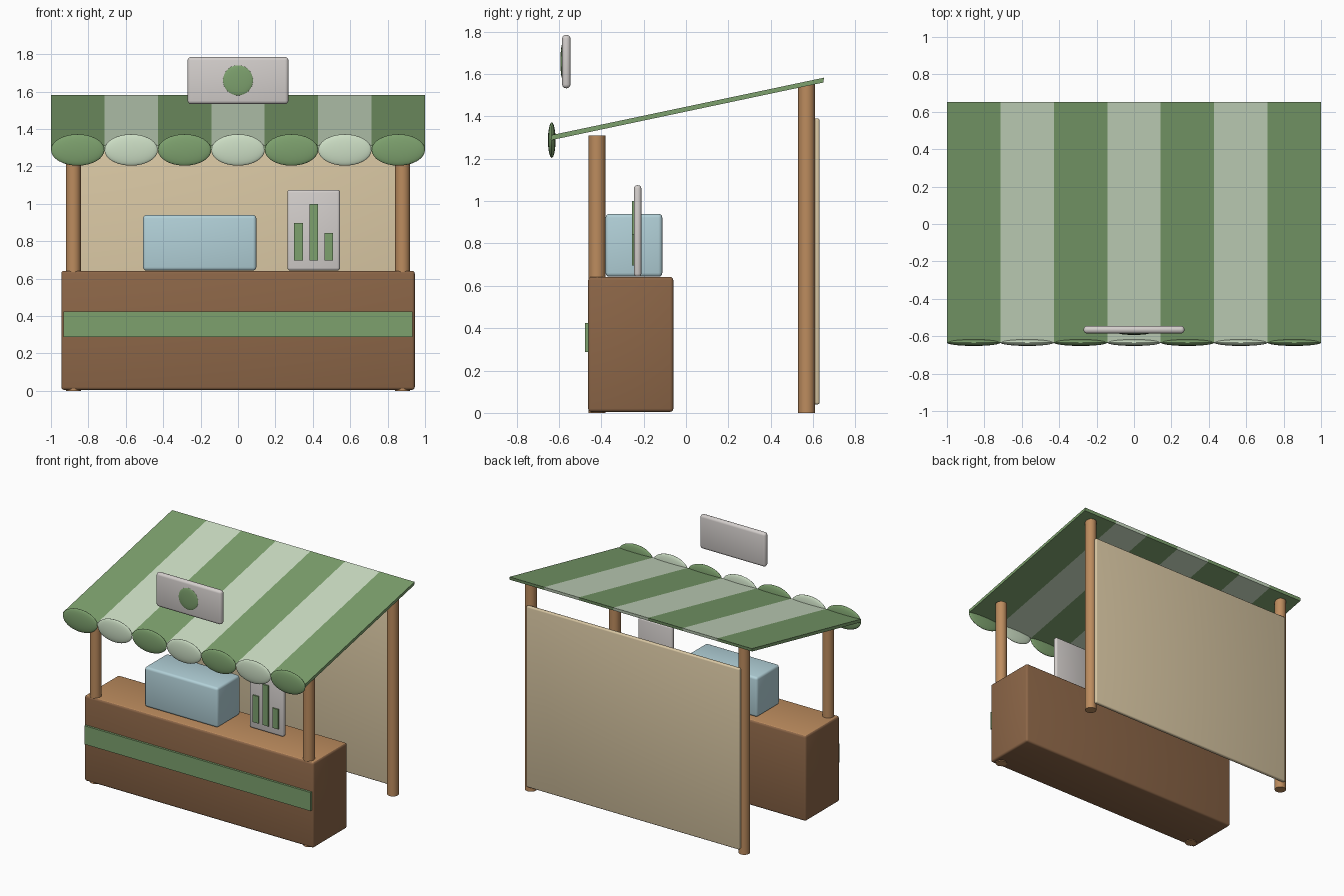
import bpy, bmesh, math
from mathutils import Matrix

if "Cube" in bpy.data.objects:
    bpy.data.objects.remove(bpy.data.objects["Cube"])


def material(name, rgb):
    m = bpy.data.materials.new(name)
    lin = [c / 12.92 if c <= 0.04045 else ((c + 0.055) / 1.055) ** 2.4 for c in rgb]
    m.diffuse_color = (*lin, 1)
    m.use_nodes = True
    m.node_tree.nodes["Principled BSDF"].inputs["Base Color"].default_value = m.diffuse_color
    return m


GREEN = material("awning green", (0.49, 0.63, 0.43))
PALE = material("pale green", (0.80, 0.87, 0.77))
WOOD = material("light wood", (0.74, 0.55, 0.37))
BROWN = material("dark wood", (0.55, 0.40, 0.28))
CREAM = material("cream panel", (0.85, 0.78, 0.64))
BLUE = material("pale blue", (0.70, 0.82, 0.85))
GREY = material("board grey", (0.83, 0.81, 0.80))


def finish(name, bm, mats, smooth=True):
    bmesh.ops.recalc_face_normals(bm, faces=bm.faces)
    me = bpy.data.meshes.new(name)
    bm.to_mesh(me)
    bm.free()
    ob = bpy.data.objects.new(name, me)
    bpy.context.collection.objects.link(ob)
    for m in mats:
        me.materials.append(m)
    if smooth:
        bpy.ops.object.select_all(action='DESELECT')
        ob.select_set(True)
        bpy.context.view_layer.objects.active = ob
        bpy.ops.object.shade_smooth_by_angle(angle=math.radians(35))
    return ob


def box(name, x, y, z, mat, bevel=0.0, top=None):
    """Box from (min, max) ranges, optional rounded edges and top colour."""
    bm = bmesh.new()
    size = [b - a for a, b in (x, y, z)]
    mid = [(a + b) / 2 for a, b in (x, y, z)]
    bmesh.ops.create_cube(bm, size=1, matrix=Matrix.Translation(mid) @ Matrix.Diagonal((*size, 1)))
    if bevel:
        bmesh.ops.bevel(bm, geom=bm.edges[:], offset=bevel, segments=3, profile=0.5, affect='EDGES')
    if top:
        bm.normal_update()
        for f in bm.faces:
            f.material_index = int(f.normal.z > 0.9)
    return finish(name, bm, [mat, top] if top else [mat], bool(bevel))


def ellipsoid(name, centre, radii, mat):
    bm = bmesh.new()
    bmesh.ops.create_uvsphere(bm, u_segments=32, v_segments=16, radius=1,
                              matrix=Matrix.Translation(centre) @ Matrix.Diagonal((*radii, 1)))
    return finish(name, bm, [mat])


def post(name, x, y, height):
    bm = bmesh.new()
    bmesh.ops.create_cone(bm, cap_ends=True, segments=24, radius1=0.04, radius2=0.04,
                          depth=height, matrix=Matrix.Translation((x, y, height / 2)))
    return finish(name, bm, [WOOD])


# Counter with lighter worktop and green front band
box("counter", (-0.945, 0.945), (-0.462, -0.06), (0.005, 0.642), BROWN, 0.015, top=WOOD)
box("counter_band", (-0.933, 0.933), (-0.478, -0.455), (0.287, 0.425), GREEN)

# Posts
for side, x in (("left", -0.88), ("right", 0.88)):
    post("front_post_" + side, x, -0.42, 1.31)
    post("back_post_" + side, x, 0.57, 1.55)

# Back panel
box("back_panel", (-0.88, 0.88), (0.602, 0.631), (0.04, 1.39), CREAM, 0.01)

# Sloping awning: seven stripes, each with a scallop on the front edge
W = 2 / 7
for i in range(7):
    mat = PALE if i % 2 else GREEN
    x0 = -1 + i * W
    bm = bmesh.new()
    profile = ((-0.637, 1.288), (0.648, 1.560), (0.652, 1.583), (-0.634, 1.312))
    end = bm.faces.new([bm.verts.new((x0, y, z)) for y, z in profile])
    ext = bmesh.ops.extrude_face_region(bm, geom=[end])["geom"]
    bmesh.ops.translate(bm, vec=(W, 0, 0), verts=[v for v in ext if isinstance(v, bmesh.types.BMVert)])
    finish(f"awning_stripe_{i + 1}", bm, [mat], False)
    ellipsoid(f"awning_scallop_{i + 1}", (x0 + W / 2, -0.634, 1.288), (W / 2, 0.018, 0.084), mat)

# Hanging sign with round emblem
box("sign_board", (-0.27, 0.27), (-0.585, -0.545), (1.533, 1.785), GREY, 0.018)
ellipsoid("sign_disc", (0, -0.584, 1.66), (0.081, 0.009, 0.081), GREEN)

# Items on the counter
box("cool_box", (-0.508, 0.098), (-0.38, -0.112), (0.643, 0.94), BLUE, 0.018)
box("menu_board", (0.264, 0.546), (-0.246, -0.211), (0.643, 1.075), GREY, 0.015)
for i, (x, top) in enumerate(((0.30, 0.898), (0.381, 1.0), (0.462, 0.845))):
    box(f"menu_bar_{i + 1}", (x, x + 0.047), (-0.255, -0.24), (0.697, top), GREEN)
